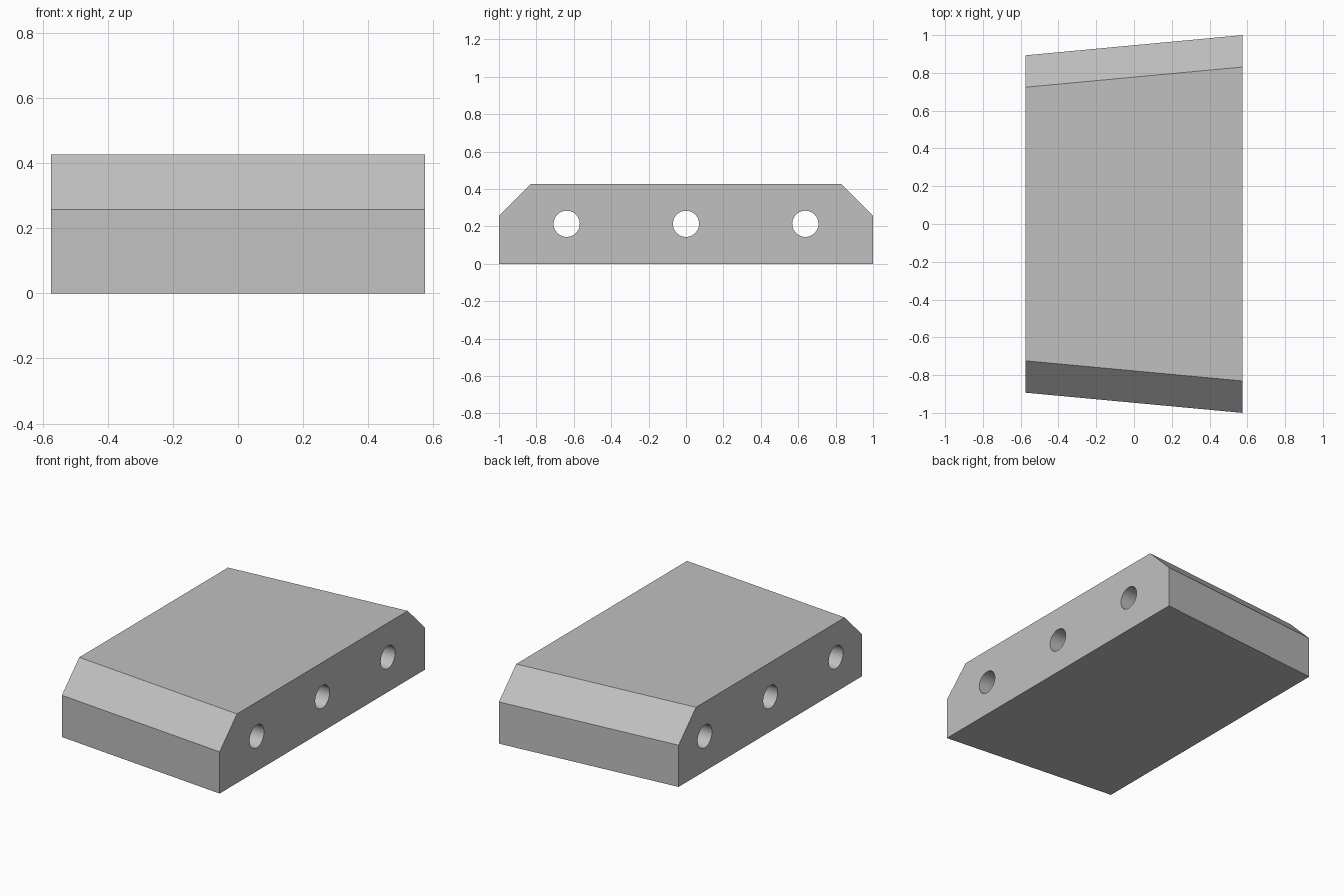
import bpy, bmesh, math

cube = bpy.data.objects.get("Cube")
if cube:
    bpy.data.objects.remove(cube, do_unlink=True)

HALF_WIDTH, HEIGHT, SHOULDER, CHAMFER = 0.575, 0.426, 0.257, 0.169
HOLE_RADIUS, HOLE_SPACING, HOLE_Z = 0.07, 0.638, 0.214

grey = bpy.data.materials.new("plain grey")
grey.use_nodes = True
colour = (0.53, 0.53, 0.53, 1)
grey.diffuse_color = colour
grey.node_tree.nodes["Principled BSDF"].inputs["Base Color"].default_value = colour


def end_profile(bm, x, half_length):
    """Chamfered end outline at one side of the block."""
    half = [(half_length, 0), (half_length, SHOULDER), (half_length - CHAMFER, HEIGHT)]
    outline = half + [(-y, z) for y, z in reversed(half)]
    return [bm.verts.new((x, y, z)) for y, z in outline]


# Tapered block with sloping shoulders
bm = bmesh.new()
narrow = end_profile(bm, -HALF_WIDTH, 0.893)
wide = end_profile(bm, HALF_WIDTH, 1.0)
bm.faces.new(narrow)
bm.faces.new(wide)
for i in range(len(wide)):
    j = (i + 1) % len(wide)
    bm.faces.new((narrow[i], narrow[j], wide[j], wide[i]))
bmesh.ops.recalc_face_normals(bm, faces=bm.faces)
mesh = bpy.data.meshes.new("tapered_block")
bm.to_mesh(mesh)
bm.free()
mesh.materials.append(grey)
block = bpy.data.objects.new("tapered_block", mesh)
bpy.context.collection.objects.link(block)

# Three round holes bored straight through
cutters = []
for k in (-1, 0, 1):
    bpy.ops.mesh.primitive_cylinder_add(
        vertices=48, radius=HOLE_RADIUS, depth=2 * HALF_WIDTH + 0.2,
        location=(0, k * HOLE_SPACING, HOLE_Z), rotation=(0, math.pi / 2, 0))
    cutter = bpy.context.object
    cutter.name = "hole_cutter"
    cutter.data.materials.append(grey)
    cutter.hide_render = True
    cutters.append(cutter)
    cut = block.modifiers.new("bored_hole", 'BOOLEAN')
    cut.operation = 'DIFFERENCE'
    cut.solver = 'EXACT'
    cut.object = cutter

# Bake the holes, then smooth only their walls
bpy.ops.object.select_all(action='DESELECT')
block.select_set(True)
bpy.context.view_layer.objects.active = block
for name in [m.name for m in block.modifiers]:
    bpy.ops.object.modifier_apply(modifier=name)
for cutter in cutters:
    bpy.data.objects.remove(cutter, do_unlink=True)
bpy.ops.object.shade_smooth_by_angle(angle=math.radians(30))
